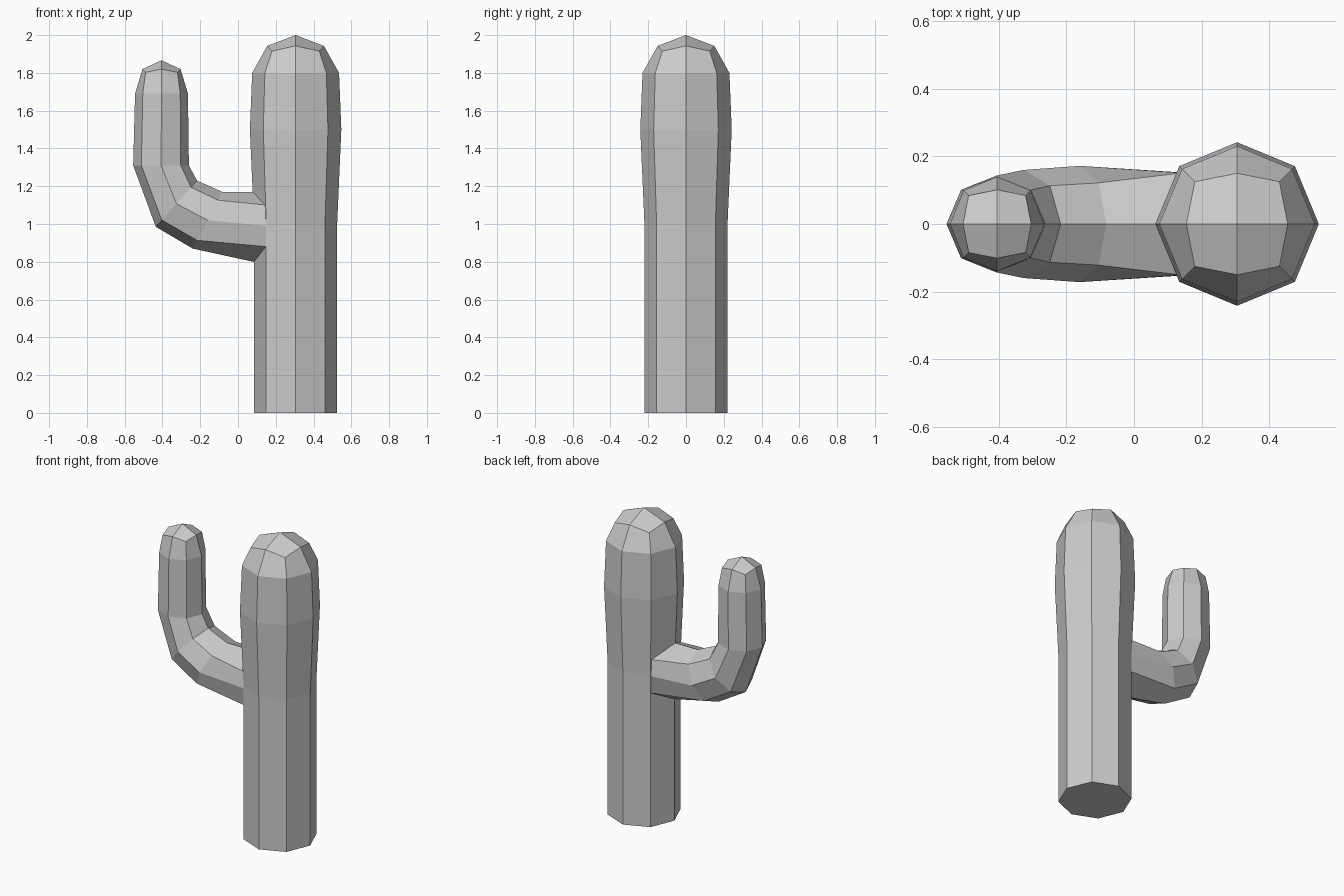
import bpy, bmesh
from math import sin, cos, pi
from mathutils import Vector

if "Cube" in bpy.data.objects:
    bpy.data.objects.remove(bpy.data.objects["Cube"])


def ring(a, b, w, dome=None):
    """Octagon spanning a-b in the xz plane, half-width w in y.
    dome = (corner scale, corner drop) bends the diagonal corners."""
    a, b = Vector((a[0], 0, a[1])), Vector((b[0], 0, b[1]))
    mid, half = (a + b) / 2, (a - b) / 2
    pts = []
    for i in range(8):
        k, dz = dome if dome and i % 2 else (1, 0)
        t = i * pi / 4
        pts.append(mid + half * cos(t) * k + Vector((0, w * sin(t) * k, -dz)))
    return pts


def flat_ring(x, r, z, dome=None):
    return ring((x - r, z), (x + r, z), r, dome)


def loft(name, rings, tip):
    bm = bmesh.new()
    loops = [[bm.verts.new(p) for p in r] for r in rings]
    for lo, hi in zip(loops, loops[1:]):
        for i in range(8):
            j = (i + 1) % 8
            bm.faces.new((lo[i], lo[j], hi[j], hi[i]))
    bm.faces.new(loops[0])
    # four quads close the rounded top
    apex, top = bm.verts.new(tip), loops[-1]
    for i in range(0, 8, 2):
        bm.faces.new((top[i], top[i + 1], top[(i + 2) % 8], apex))
    bmesh.ops.recalc_face_normals(bm, faces=bm.faces[:])
    me = bpy.data.meshes.new(name)
    bm.to_mesh(me)
    bm.free()
    ob = bpy.data.objects.new(name, me)
    bpy.context.collection.objects.link(ob)
    return ob


# Trunk
X = 0.305
trunk = loft("cactus", [flat_ring(X, r, z) for r, z in
                        ((0.22, 0), (0.22, 1.0), (0.242, 1.5), (0.23, 1.8))]
             + [flat_ring(X, 0.15, 1.943, (1.18, 0.028))], (X, 0, 2.0))

# Arm root wraps around the trunk corner, then continues inside the trunk
heights = (0.80, 0.88, 0.99, 1.10, 1.17, 1.10, 0.99, 0.88)
sides = (0, 1, 1, 1, 0, -1, -1, -1)
root = [Vector((0.15 if s else 0.081, 0.152 * s, z)) for s, z in zip(sides, heights)]
inside = [Vector((0.25, p.y, p.z)) for p in root]

# Arm
A = -0.405
arm = loft("arm", [inside, root,
                   ring((-0.24, 0.87), (-0.082, 1.17), 0.172),
                   ring((-0.435, 0.985), (-0.217, 1.23), 0.16),
                   ring((-0.555, 1.31), (-0.26, 1.31), 0.143),
                   flat_ring(A, 0.14, 1.69),
                   flat_ring(A, 0.101, 1.82, (1.18, 0.017))], (A, 0, 1.867))

# Join the arm to the trunk as one skin
mod = trunk.modifiers.new("union", 'BOOLEAN')
mod.operation = 'UNION'
mod.solver = 'EXACT'
mod.object = arm
bpy.context.view_layer.objects.active = trunk
bpy.ops.object.modifier_apply(modifier=mod.name)
bpy.data.objects.remove(arm)
